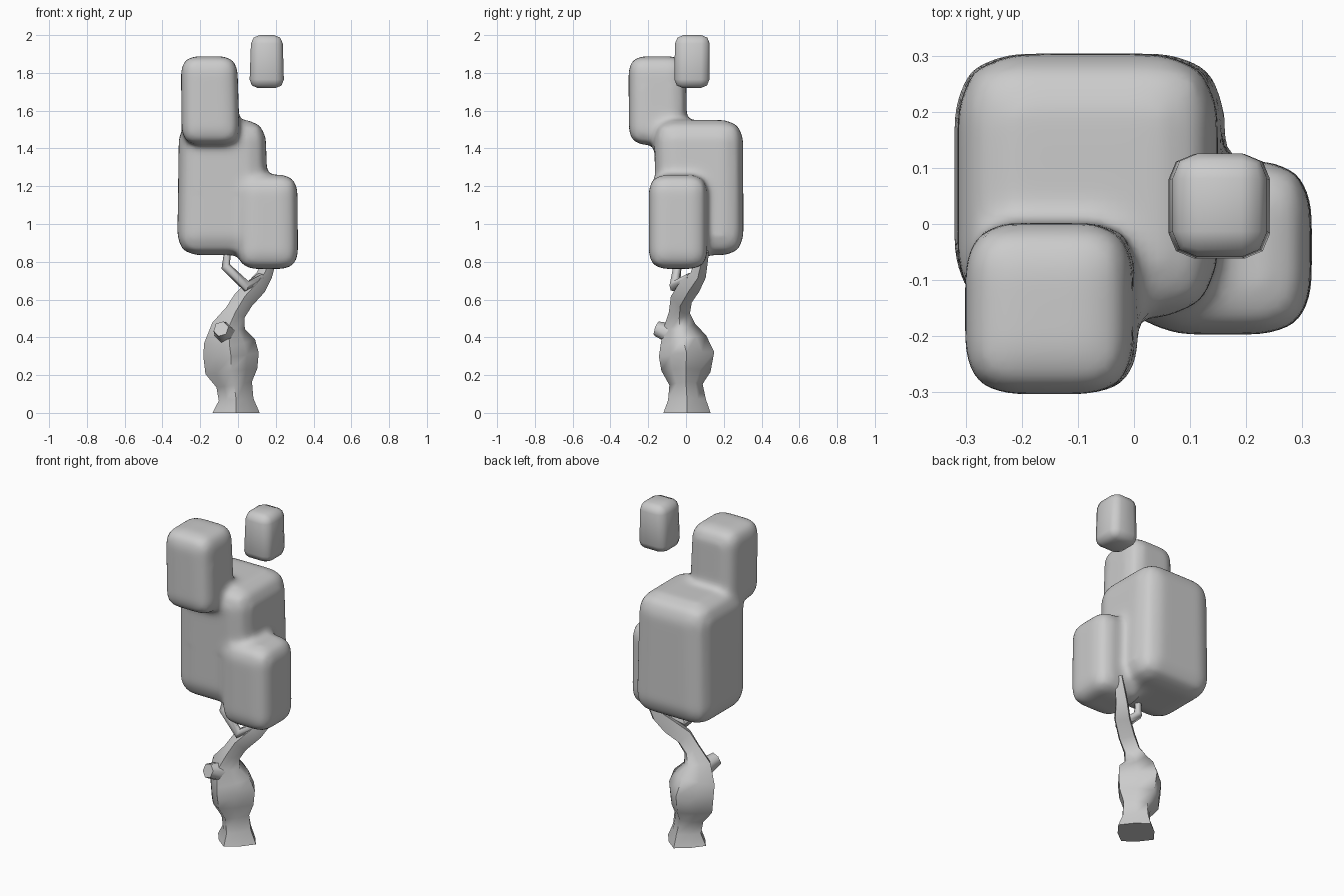
import bpy, bmesh, math
from mathutils import Vector

if "Cube" in bpy.data.objects:
    bpy.data.objects.remove(bpy.data.objects["Cube"])


def finish(name, bm):
    bmesh.ops.recalc_face_normals(bm, faces=bm.faces[:])
    mesh = bpy.data.meshes.new(name)
    bm.to_mesh(mesh)
    bm.free()
    ob = bpy.data.objects.new(name, mesh)
    bpy.context.collection.objects.link(ob)
    bpy.ops.object.select_all(action='DESELECT')
    bpy.context.view_layer.objects.active = ob
    ob.select_set(True)
    bpy.ops.object.shade_smooth_by_angle(angle=math.radians(65))
    return ob


def limb(name, stations, sides, pinch=1.0):
    """Tube through (x, y, z, rx, ry) stations; pinch pulls in every second corner."""
    bm = bmesh.new()
    pts = [Vector(s[:3]) for s in stations]
    rings = []
    for i, s in enumerate(stations):
        a = pts[max(i - 1, 0)]
        b = pts[min(i + 1, len(pts) - 1)]
        q = Vector((0, 0, 1)).rotation_difference((b - a).normalized())
        ring = []
        for k in range(sides):
            t = math.tau * k / sides
            f = pinch if k % 2 else 1.0
            off = Vector((s[3] * math.cos(t), s[4] * math.sin(t), 0)) * f
            ring.append(bm.verts.new(pts[i] + q @ off))
        rings.append(ring)
    for r0, r1 in zip(rings, rings[1:]):
        for k in range(sides):
            n = (k + 1) % sides
            bm.faces.new((r0[k], r0[n], r1[n], r1[k]))
    bm.faces.new(rings[0])
    bm.faces.new(rings[-1])
    return finish(name, bm)


def add_block(bm, width, low, high):
    """Tapered, rounded box from two (x0, x1, y0, y1, z) rectangles."""
    lo, hi = [[bm.verts.new((x, y, z)) for x, y in
               ((x0, y0), (x1, y0), (x1, y1), (x0, y1))]
              for x0, x1, y0, y1, z in (low, high)]
    faces = [bm.faces.new(lo[::-1]), bm.faces.new(hi)]
    for k in range(4):
        n = (k + 1) % 4
        faces.append(bm.faces.new((lo[k], lo[n], hi[n], hi[k])))
    edges = list({e for f in faces for e in f.edges})
    bmesh.ops.bevel(bm, geom=edges, offset=width, segments=2, profile=0.5,
                    affect='EDGES', clamp_overlap=True)


# Trunk with a diamond-like section, leaning into the right-hand branch
limb("trunk", [
    (-0.01, 0.005, 0.00, 0.125, 0.125),
    (-0.01, 0.005, 0.07, 0.092, 0.100),
    (-0.02, 0.000, 0.15, 0.095, 0.088),
    (-0.035, 0.000, 0.22, 0.138, 0.130),
    (-0.037, 0.003, 0.31, 0.147, 0.147),
    (-0.045, -0.015, 0.38, 0.135, 0.125),
    (-0.05, -0.035, 0.46, 0.088, 0.085),
    (-0.015, -0.035, 0.53, 0.056, 0.056),
    (0.03, -0.025, 0.60, 0.056, 0.058),
    (0.10, 0.020, 0.67, 0.052, 0.058),
    (0.14, 0.065, 0.73, 0.042, 0.042),
    (0.19, 0.095, 0.86, 0.028, 0.028)], 8, 0.8)

# Cut branch stub and thin forked twig
limb("branch_stub", [
    (-0.05, -0.02, 0.40, 0.070, 0.070),
    (-0.09, -0.155, 0.445, 0.042, 0.042)], 6)
limb("twig", [
    (0.12, 0.02, 0.72, 0.024, 0.024),
    (0.045, -0.06, 0.67, 0.030, 0.030),
    (-0.065, -0.045, 0.775, 0.025, 0.025),
    (-0.055, -0.03, 0.86, 0.018, 0.018)], 6)

# Main foliage: three rounded blocks melted together
bm = bmesh.new()
add_block(bm, 0.095, (-0.322, 0.165, -0.155, 0.304, 0.835), (-0.312, 0.145, -0.170, 0.302, 1.55))
add_block(bm, 0.070, (-0.298, 0.010, -0.302, 0.005, 1.42), (-0.302, -0.005, -0.304, 0.00, 1.888))
add_block(bm, 0.075, (0.00, 0.318, -0.197, 0.112, 0.762), (0.00, 0.314, -0.197, 0.112, 1.26))
foliage = finish("foliage_main", bm)
m = foliage.modifiers.new("melt", 'REMESH')
m.mode = 'VOXEL'
m.voxel_size = 0.018
m.use_smooth_shade = True
m = foliage.modifiers.new("soften", 'SMOOTH')
m.factor = 0.5
m.iterations = 12

# Small detached foliage tuft
bm = bmesh.new()
add_block(bm, 0.045, (0.060, 0.244, -0.062, 0.124, 1.72), (0.070, 0.236, -0.058, 0.126, 2.0))
finish("foliage_tuft", bm)
